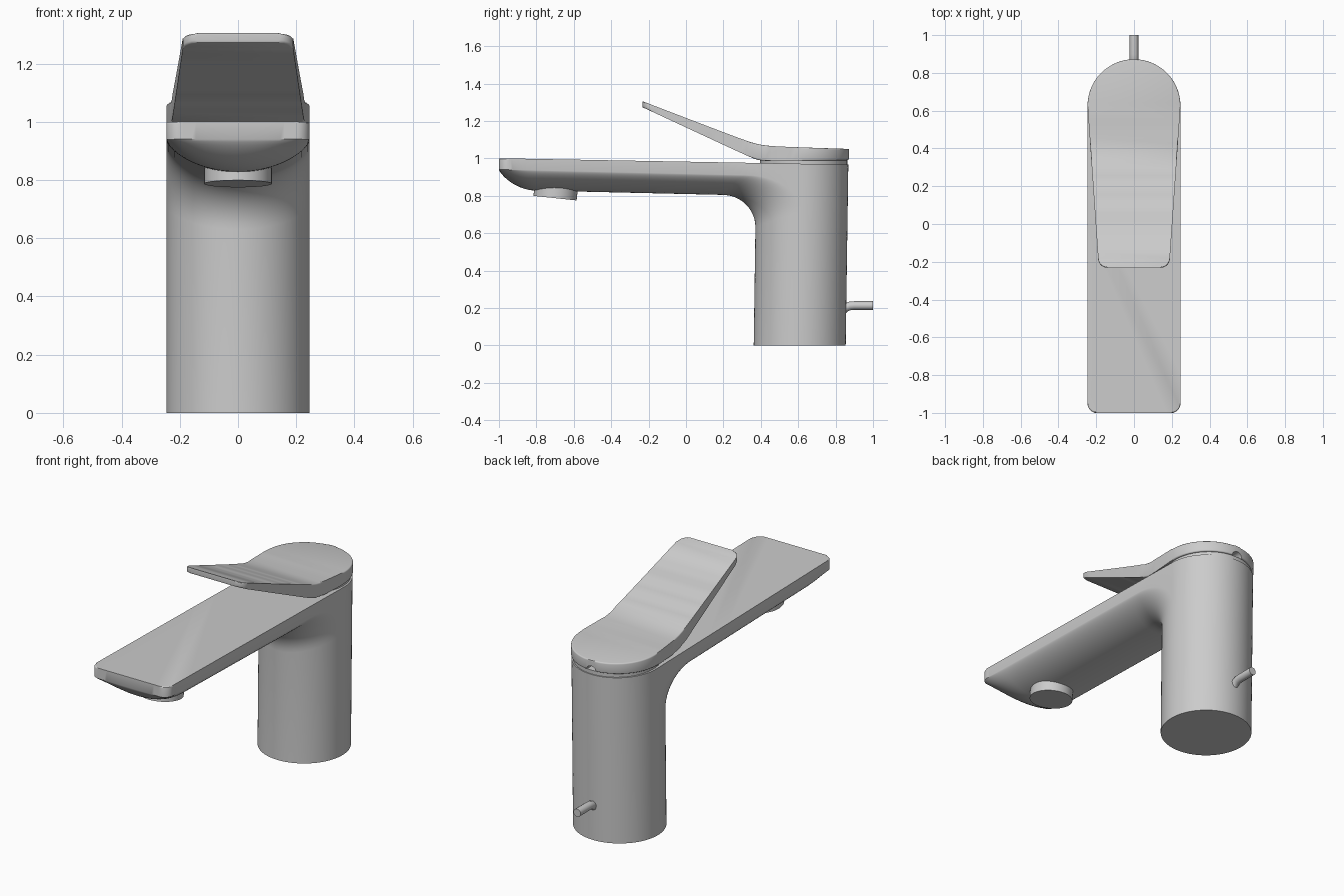
import bpy, bmesh
from math import sin, cos, pi, sqrt

if "Cube" in bpy.data.objects:
    bpy.data.objects.remove(bpy.data.objects["Cube"])

R = 0.246        # body radius
YC = 0.608       # body axis at the base
FRONT = -1.0145  # spout tip before the slight lean
LEAN = 0.0145
N = 40


def finish(name, bm):
    bmesh.ops.recalc_face_normals(bm, faces=bm.faces)
    me = bpy.data.meshes.new(name)
    bm.to_mesh(me)
    bm.free()
    ob = bpy.data.objects.new(name, me)
    bpy.context.collection.objects.link(ob)
    smooth(ob)
    return ob


def smooth(ob):
    bpy.ops.object.select_all(action='DESELECT')
    ob.select_set(True)
    bpy.context.view_layer.objects.active = ob
    bpy.ops.object.shade_smooth_by_angle(angle=0.6)


def round_edges(bm, edges, width):
    bmesh.ops.bevel(bm, geom=edges, offset=width, offset_type='OFFSET', segments=3,
                    profile=0.5, affect='EDGES', clamp_overlap=False)


def cylinder(name, radius, depth, loc, rot=(0, 0, 0)):
    bpy.ops.mesh.primitive_cylinder_add(vertices=64, radius=radius, depth=depth,
                                        location=loc, rotation=rot)
    ob = bpy.context.object
    ob.name = name
    smooth(ob)
    return ob


# Body and spout: the front half of the cylinder bends forward into the underside
def top_z(y):
    return 0.982 - 0.0182 * y


def edge_z(y):
    return 0.917 - 0.023 * y


def column(a):
    x, c = R * sin(a), max(0.0, cos(a))
    yb = YC - R * c
    k = max(0.0, abs(x) - (R - 0.05))
    yf = FRONT + 0.05 - sqrt(max(0.0, 0.0025 - k * k))

    def under(y):
        t = min(1.0, max(0.0, (y - yf) / 0.2))
        return edge_z(y) - 0.108 * c ** 1.4 * (1 - (1 - t) ** 2) ** 0.8

    ry, rz = 0.30 - 0.12 * c, 0.21 - 0.035 * c
    z0 = under(yb - ry)
    pts = [(x, yb, 0)]
    for i in range(13):
        t = pi / 2 * i / 12
        pts.append((x, yb - ry * (1 - cos(t)), z0 - rz * (1 - sin(t))))
    y0, y1 = yb - ry, yf + 0.2
    ys = [y0 + (y1 - y0) * i / 6 for i in range(1, 7)]
    ys += [yf + 0.2 * (1 - i / 12) ** 1.5 for i in range(1, 13)]
    return pts + [(x, y, under(y)) for y in ys]


bm = bmesh.new()
new = bm.verts.new
grid = [[new(p) for p in column(-pi / 2 + pi * i / N)] for i in range(N + 1)]
rows = len(grid[0])
# side walls above the spout edge
walls = [[new((v.co.x, v.co.y, top_z(v.co.y))) for v in grid[i][1:]] for i in (0, N)]
for col, wall in zip((grid[0], grid[N]), walls):
    for j in range(rows - 2):
        bm.faces.new((col[j + 1], col[j + 2], wall[j + 1], wall[j]))
front = [walls[0][-1]]
front += [new((g[-1].co.x, g[-1].co.y, top_z(g[-1].co.y))) for g in grid[1:N]]
front.append(walls[1][-1])
for i in range(N):
    a, b = grid[i], grid[i + 1]
    for j in range(rows - 1):
        bm.faces.new((a[j], b[j], b[j + 1], a[j + 1]))
    bm.faces.new((a[-1], b[-1], front[i + 1], front[i]))
# rear half of the cylinder
zm = grid[0][1].co.z
rear = [[grid[N][0], grid[N][1], walls[1][0]]]
for i in range(1, N):
    x, y = R * cos(pi * i / N), YC + R * sin(pi * i / N)
    rear.append([new((x, y, 0)), new((x, y, zm)), new((x, y, top_z(y)))])
rear.append([grid[0][0], grid[0][1], walls[0][0]])
for a, b in zip(rear, rear[1:]):
    for j in range(2):
        bm.faces.new((a[j], b[j], b[j + 1], a[j + 1]))
bm.faces.new([g[0] for g in grid] + [r[0] for r in rear[1:-1]])
top = bm.faces.new(front + walls[1][-2::-1] + [r[2] for r in rear[1:-1]] + walls[0][:-1])
round_edges(bm, list(top.edges), 0.007)
for v in bm.verts:
    v.co.y += LEAN * v.co.z
finish("body_and_spout", bm)

# Collar between the body and the lever
cylinder("collar", 0.234, 0.08, (0, 0.628, 0.953), (-0.018, 0, 0))

# Water outlet under the spout tip
cylinder("outlet", 0.116, 0.08, (0, -0.696, 0.827), (-0.106, 0, 0))


# Lever: stations along y with half-width, upper and lower height
def softmax(a, b, s):
    return (a + b + sqrt((a - b) ** 2 + s * s)) / 2


def lever_top(y):
    return softmax(1.064 - 0.03 * (y - 0.4), 1.30 - 0.385 * (y + 0.22), 0.02)


def lever_bottom(y):
    return softmax(0.985 + 0.01 * (y - 0.4), 1.272 - 0.465 * (y + 0.23), 0.012)


CY, TIP = 0.626, -0.232
stations = []
for i in range(9):
    t = pi / 2 * i / 8
    stations.append((TIP + 0.05 * (1 - cos(t)), 0.14 + 0.05 * sin(t)))
y0 = TIP + 0.05
stations += [(y0 + (CY - y0) * i / 24, 0.19 + (R - 0.19) * i / 24) for i in range(1, 25)]
stations += [(CY + R * sin(t), R * cos(t)) for t in [pi / 2 * i / 24 for i in range(1, 24)]]

bm = bmesh.new()
rings = [[bm.verts.new(p) for p in ((-w, y, lever_bottom(y)), (w, y, lever_bottom(y)),
                                    (w, y, lever_top(y)), (-w, y, lever_top(y)))]
         for y, w in stations]
for a, b in zip(rings, rings[1:]):
    for j in range(4):
        k = (j + 1) % 4
        bm.faces.new((a[j], a[k], b[k], b[j]))
bm.faces.new(rings[0])
bm.faces.new(rings[-1])
rim = [bm.edges.get((a[j], b[j])) for a, b in zip(rings, rings[1:]) for j in range(4)]
rim += [bm.edges.get((r[j], r[j + 1])) for r in (rings[0], rings[-1]) for j in (0, 2)]
round_edges(bm, rim, 0.007)
lever = finish("lever", bm)

# Small notch at the back of the lever, kept only where the cut succeeds
cutter = cylinder("notch_cutter", 0.032, 0.12, (0, 0.87, 0.985), (pi / 2, 0, 0))
cutter.hide_render = True
cut = lever.modifiers.new("notch", 'BOOLEAN')
cut.operation, cut.object = 'DIFFERENCE', cutter
for solver in ('MANIFOLD', 'EXACT', 'FLOAT'):
    cut.solver = solver
    graph = bpy.context.evaluated_depsgraph_get()
    graph.update()
    mesh = bpy.data.meshes.new_from_object(lever.evaluated_get(graph))
    ys = [v.co.y for v in mesh.vertices]
    if len(ys) > len(lever.data.vertices) * 0.9 and max(ys) - min(ys) > 1.0:
        lever.modifiers.clear()
        lever.data = mesh
        break
lever.modifiers.clear()
bpy.data.objects.remove(cutter)
smooth(lever)

# Bent drain rod at the back
cu = bpy.data.curves.new("drain_rod", 'CURVE')
cu.dimensions = '3D'
cu.bevel_depth, cu.bevel_resolution, cu.use_fill_caps = 0.023, 6, True
path = [(0.825, 0.165), (0.838, 0.188), (0.855, 0.203), (0.876, 0.211), (0.90, 0.213), (1.0, 0.213)]
sp = cu.splines.new('POLY')
sp.points.add(len(path) - 1)
for p, (y, z) in zip(sp.points, path):
    p.co = (0, y, z, 1)
rod = bpy.data.objects.new("drain_rod", cu)
bpy.context.collection.objects.link(rod)
